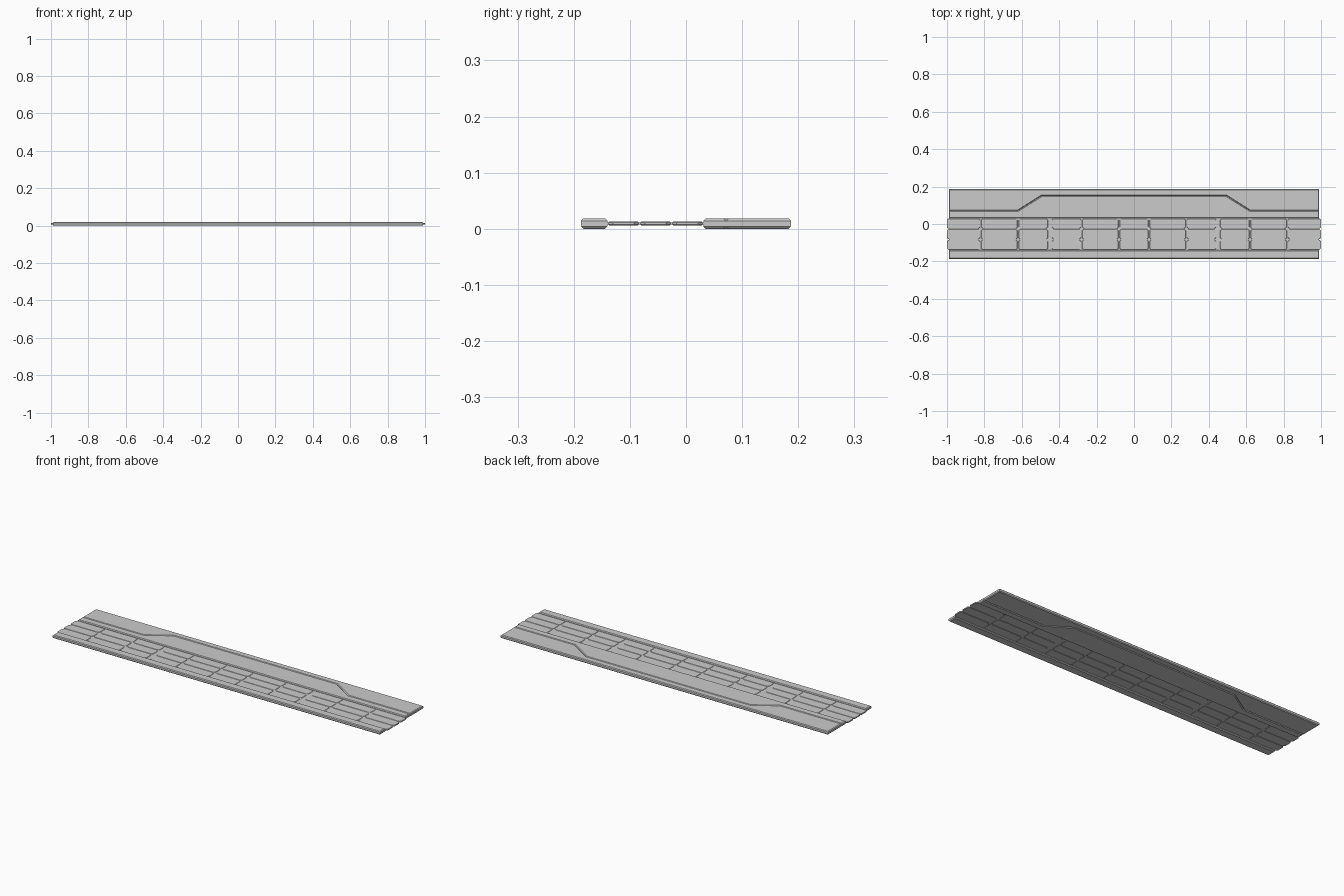
import bpy, bmesh

if "Cube" in bpy.data.objects:
    bpy.data.objects.remove(bpy.data.objects["Cube"])

H = 0.018


def plate(name, outlines, z0, z1, bevel):
    """Extrude one or more 2D outlines and chamfer their top and bottom rims."""
    bm = bmesh.new()
    for pts in outlines:
        face = bm.faces.new([bm.verts.new((x, y, z0)) for x, y in pts])
        new = bmesh.ops.extrude_face_region(bm, geom=[face])["geom"]
        for v in new:
            if isinstance(v, bmesh.types.BMVert):
                v.co.z = z1
    bmesh.ops.recalc_face_normals(bm, faces=bm.faces)
    rims = [e for e in bm.edges if abs(e.verts[0].co.z - e.verts[1].co.z) < 1e-6]
    bmesh.ops.bevel(bm, geom=rims, offset=bevel, offset_type='OFFSET',
                    segments=1, profile=0.5, affect='EDGES')
    bmesh.ops.recalc_face_normals(bm, faces=bm.faces)
    mesh = bpy.data.meshes.new(name)
    bm.to_mesh(mesh)
    bm.free()
    obj = bpy.data.objects.new(name, mesh)
    bpy.context.collection.objects.link(obj)
    return obj


def rect(x0, x1, y0, y1):
    return [(x0, y0), (x1, y0), (x1, y1), (x0, y1)]


def clipped_rect(x0, x1, y0, y1, c):
    return [(x0 + c, y0), (x1 - c, y0), (x1, y0 + c), (x1, y1 - c),
            (x1 - c, y1), (x0 + c, y1), (x0, y1 - c), (x0, y0 + c)]


# Stepped seam shared by the two rear plates
seam = [(0.99, 0.071), (0.62, 0.071), (0.495, 0.15),
        (-0.495, 0.15), (-0.62, 0.071), (-0.99, 0.071)]

# Thick front rail and rear plates
plate("front_rail", [rect(-0.99, 0.99, -0.187, -0.14)], 0, H, 0.004)
plate("middle_plate", [[(-0.99, 0.031), (0.99, 0.031)] + seam], 0, H, 0.004)
plate("rear_plate",
      [[(-0.99, 0.187)] + [(x, y + 0.0006) for x, y in reversed(seam)] + [(0.99, 0.187)]],
      0, H, 0.004)

# Thin core behind the tile joints
plate("panel_core", [rect(-0.99, 0.99, -0.145, 0.036)], 0.0075, 0.0115, 0.0005)

# Three rows of clipped tiles, with wider joints at x = +-0.45
half = [0.08, 0.28, 0.45, 0.62, 0.82, 1.0]
cuts = [-x for x in reversed(half)] + half


def joint(x):
    if abs(x) == 1.0:
        return 0
    return 0.011 if abs(x) == 0.45 else 0.003


row = 0.171 / 3
for r in range(3):
    y0 = -0.14 + r * row
    tiles = [clipped_rect(a + joint(a), b - joint(b),
                          y0 + 0.0015, y0 + row - 0.0015, 0.008)
             for a, b in zip(cuts, cuts[1:])]
    plate(f"tile_row_{r + 1}", tiles, 0.006, 0.013, 0.0015)
